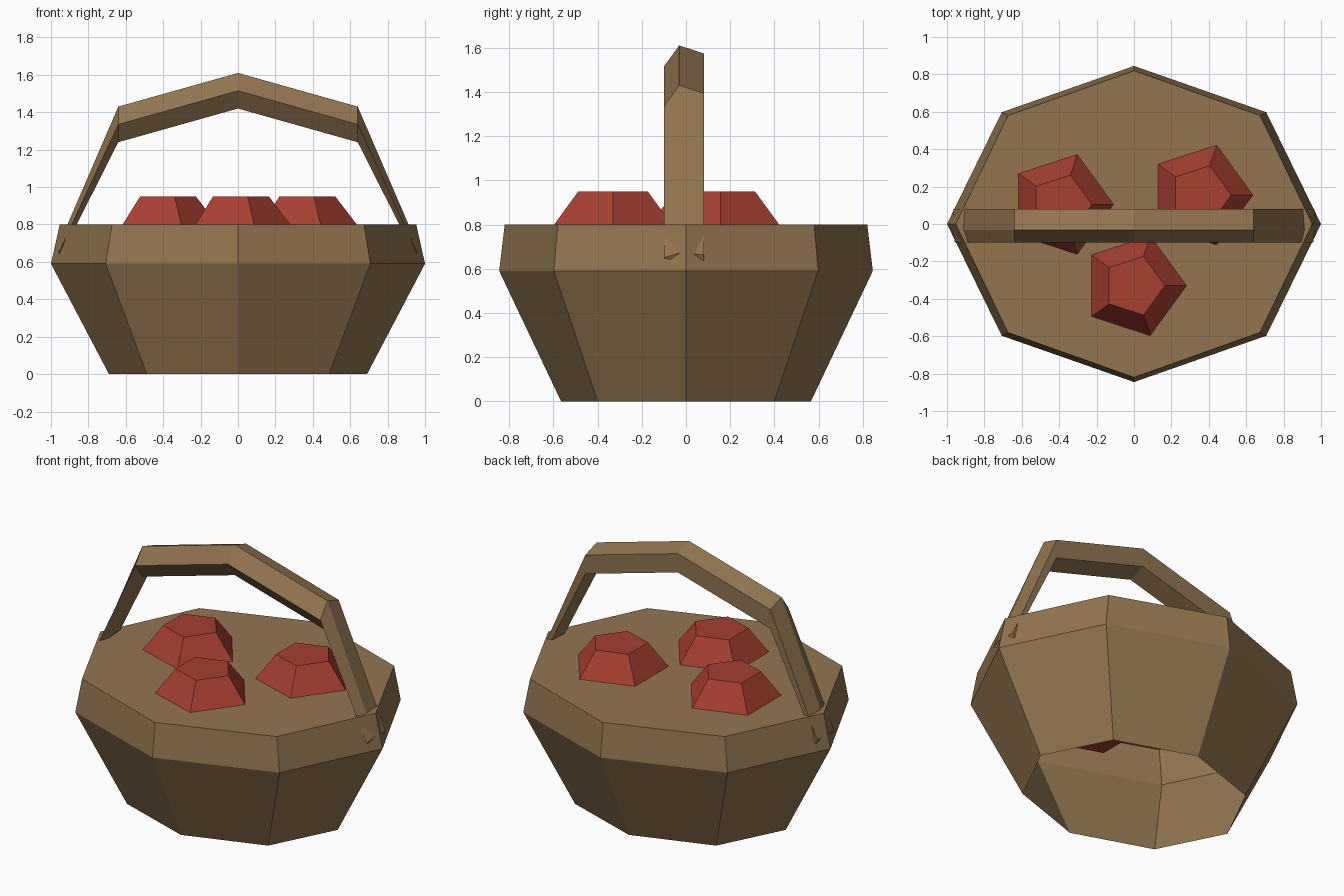
import bpy
import bmesh
from math import sin, cos, pi

cube = bpy.data.objects.get("Cube")
if cube:
    bpy.data.objects.remove(cube, do_unlink=True)


def make_material(name, rgb):
    mat = bpy.data.materials.new(name)
    mat.use_nodes = True
    colour = (*rgb, 1.0)
    mat.diffuse_color = colour
    bsdf = mat.node_tree.nodes["Principled BSDF"]
    bsdf.inputs["Base Color"].default_value = colour
    bsdf.inputs["Roughness"].default_value = 0.9
    return mat


wood = make_material("warm brown wood", (0.29, 0.178, 0.078))
red = make_material("apple red", (0.39, 0.05, 0.03))


def loft(name, rings, mat, cap_start=True, cap_end=True):
    """Skin a list of equally sized point rings into one flat-shaded object."""
    bm = bmesh.new()
    loops = [[bm.verts.new(p) for p in ring] for ring in rings]
    for a, b in zip(loops, loops[1:]):
        n = len(a)
        for i in range(n):
            j = (i + 1) % n
            bm.faces.new((a[i], a[j], b[j], b[i]))
    if cap_start:
        bm.faces.new(loops[0][::-1])
    if cap_end:
        bm.faces.new(loops[-1])
    bmesh.ops.recalc_face_normals(bm, faces=bm.faces[:])
    mesh = bpy.data.meshes.new(name)
    bm.to_mesh(mesh)
    bm.free()
    mesh.materials.append(mat)
    obj = bpy.data.objects.new(name, mesh)
    bpy.context.collection.objects.link(obj)
    return obj


def flat_ring(sides, rx, ry, z, x=0.0, y=0.0):
    return [(x + rx * cos(2 * pi * i / sides), y + ry * sin(2 * pi * i / sides), z)
            for i in range(sides)]


# Basket: eight-sided, open underneath, closed at the top
profile = [(0.69, 0.565, 0.0), (1.0, 0.845, 0.59), (0.953, 0.82, 0.8)]
loft("basket_body", [flat_ring(8, *p) for p in profile], wood, cap_start=False)

# Handle: five-sided bar, tapering where its ends enter the rim
# Each station: centre x, centre z, x lean and z radius of the section
half = [(0.64, 1.335, 0.0, 0.1), (0.958, 0.65, 0.01, 0.022)]
stations = [(-x, z, -lean, r) for x, z, lean, r in reversed(half)]
stations += [(0.0, 1.515, 0.0, 0.1)] + half


def handle_ring(x, z, lean, r):
    angles = [pi + 2 * pi * i / 5 for i in range(5)]
    return [(x + lean * sin(a), 0.1 * cos(a), z + r * sin(a)) for a in angles]


loft("handle", [handle_ring(*s) for s in stations], wood)

# Apples: five-sided, half sunk through the top
apples = {"front": (0.0, -0.33), "right": (-0.39, 0.105), "left": (0.355, 0.155)}
for side, (ax, ay) in apples.items():
    rings = [flat_ring(5, r, r, z, ax, ay)
             for r, z in ((0.165, 0.51), (0.334, 0.73), (0.165, 0.95))]
    loft(side + "_apple", rings, red)
